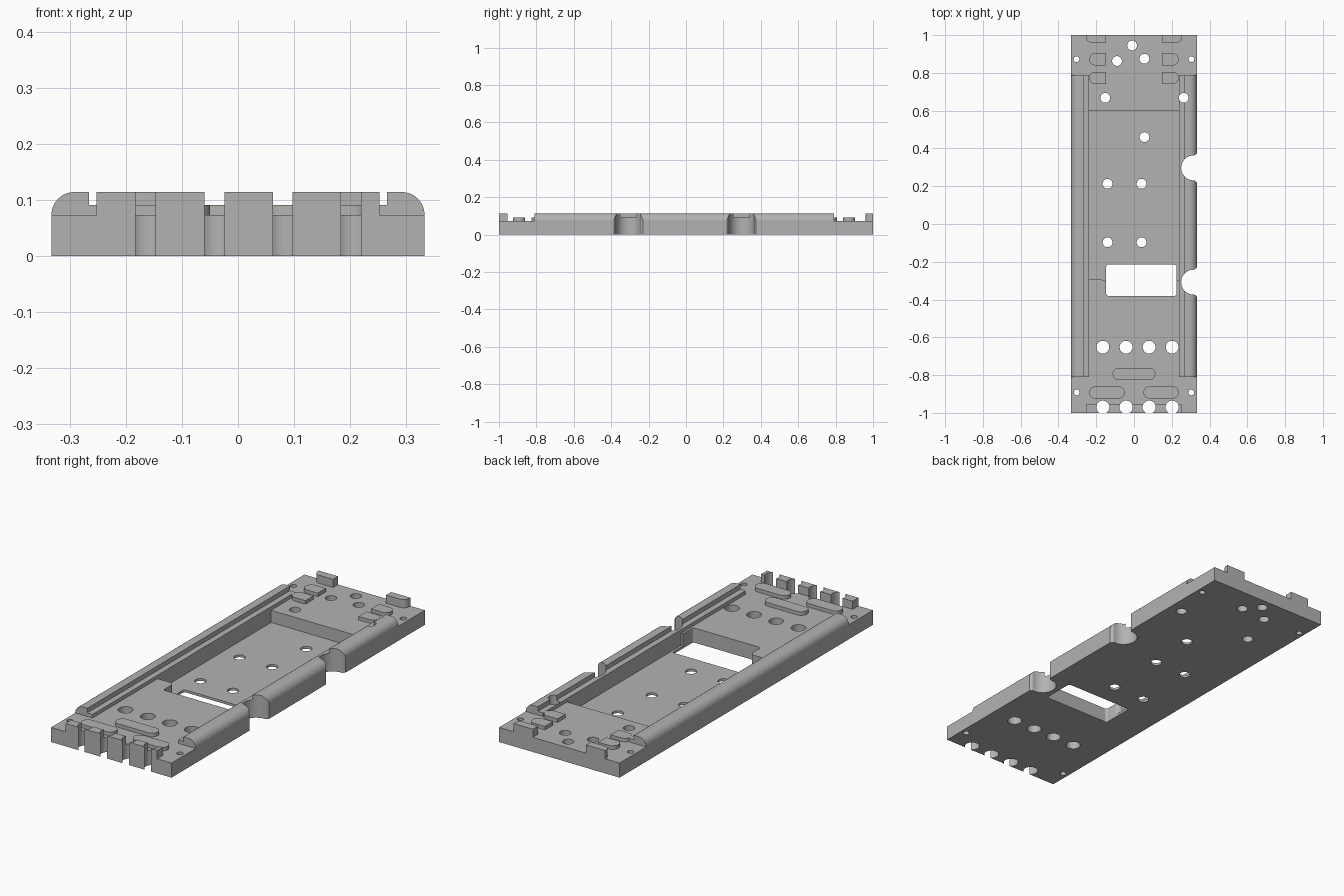
import bpy, bmesh, math
from mathutils import Vector

if "Cube" in bpy.data.objects:
    bpy.data.objects.remove(bpy.data.objects["Cube"])

W, DECK, STEP, TOP = 0.333, 0.073, 0.091, 0.114
INNER, LEDGE, FLOOR = 0.237, 0.266, 0.012

grey = bpy.data.materials.new("plain grey")
grey.use_nodes = True
colour = (0.45, 0.45, 0.45, 1)
grey.diffuse_color = colour
grey.node_tree.nodes["Principled BSDF"].inputs["Base Color"].default_value = colour


def outline(corners, steps=12):
    """Polygon from (a, b, radius) corners, rounding those with a radius."""
    pts = []
    for i, (a, b, r) in enumerate(corners):
        p = Vector((a, b))
        if not r:
            pts.append(p)
            continue
        u = (Vector(corners[i - 1][:2]) - p).normalized()
        v = (Vector(corners[(i + 1) % len(corners)][:2]) - p).normalized()
        half = u.angle(v) / 2
        centre = p + (u + v).normalized() * r / math.sin(half)
        s = p + u * r / math.tan(half) - centre
        e = p + v * r / math.tan(half) - centre
        turn = s.angle(e)
        for k in range(steps + 1):
            t = k / steps
            pts.append(centre + (s * math.sin((1 - t) * turn) + e * math.sin(t * turn)) / math.sin(turn))
    return pts


def prism(name, pts, lo, hi, along_y=False):
    """Extrude an outline upwards, or a cross-section lengthwise."""
    bm = bmesh.new()
    place = (lambda p, t: (p[0], t, p[1])) if along_y else (lambda p, t: (p[0], p[1], t))
    low = [bm.verts.new(place(p, lo)) for p in pts]
    high = [bm.verts.new(place(p, hi)) for p in pts]
    bm.faces.new(low)
    bm.faces.new(high)
    for i in range(len(pts)):
        bm.faces.new((low[i - 1], low[i], high[i], high[i - 1]))
    bmesh.ops.recalc_face_normals(bm, faces=bm.faces)
    mesh = bpy.data.meshes.new(name)
    bm.to_mesh(mesh)
    bm.free()
    mesh.materials.append(grey)
    ob = bpy.data.objects.new(name, mesh)
    bpy.context.collection.objects.link(ob)
    return ob


def box(x0, x1, y0, y1, r=(0, 0, 0, 0)):
    return outline([(x0, y0, r[0]), (x1, y0, r[1]), (x1, y1, r[2]), (x0, y1, r[3])])


def circle(x, y, r, n=32):
    return [(x + r * math.cos(math.tau * i / n), y + r * math.sin(math.tau * i / n)) for i in range(n)]


def cut(ob, cutters):
    for c in cutters:
        m = ob.modifiers.new("cut", 'BOOLEAN')
        m.operation, m.solver, m.object = 'DIFFERENCE', 'EXACT', c
        bpy.context.view_layer.objects.active = ob
        bpy.ops.object.modifier_apply(modifier=m.name)


parts, cutters = [], []

# Cutters: holes through everything
row = (-0.165, -0.042, 0.08, 0.202)
wide_holes = [prism("hole_cutter", circle(x, -0.652, 0.034), -0.1, 0.3) for x in row]
edge_holes = [prism("hole_cutter", circle(x, -0.97, 0.035), -0.1, 0.3) for x in row]
screw_holes = [prism("hole_cutter", circle(s * 0.304, y, 0.015), -0.1, 0.3)
               for s in (-1, 1) for y in (0.872, -0.892)]
mid_holes = [prism("hole_cutter", circle(x, y, 0.026), -0.1, 0.3) for x, y in
             ((-0.01, 0.945), (-0.09, 0.863), (0.055, 0.875), (-0.152, 0.668), (0.055, 0.46),
              (-0.14, 0.213), (0.04, 0.213), (-0.14, -0.097), (0.04, -0.097))]
rail_hole = prism("hole_cutter", circle(0.263, 0.668, 0.026), -0.1, 0.3)

# Cutters: side notches, window and sunken pocket
notches = []
for y in (0.297, -0.308):
    side = [(0.25, 0.066, 0.0655), (0.322, 0.066, 0.012), (W, 0.078, 0), (0.4, 0.078, 0)]
    notch = [(x, y - h, r) for x, h, r in side] + [(x, y + h, r) for x, h, r in reversed(side)]
    notches.append(prism("notch_cutter", outline(notch), -0.1, 0.3))
window = prism("window_cutter", box(-0.147, 0.226, -0.38, -0.215, (0.012,) * 4), -0.1, 0.3)
pocket = prism("pocket_cutter", outline([
    (-INNER, 0.6, 0), (-INNER, -0.295, 0), (-0.146, -0.295, 0.025), (-0.146, -0.35, 0),
    (0.22, -0.35, 0), (0.22, -0.3, 0), (INNER, -0.3, 0), (INNER, 0.6, 0)]), FLOOR, 0.3)
cutters = wide_holes + edge_holes + screw_holes + mid_holes + notches + [rail_hole, window, pocket]

# Base plate
base = prism("base_plate", box(-W, W, -1, 1), 0, DECK)
cut(base, cutters)
parts.append(base)

# Side rails with rounded outer edge and inner ledge
for s, name in ((-1, "right_rail"), (1, "left_rail")):
    section = [(W, DECK, 0), (W, TOP, 0.0405), (LEDGE, TOP, 0), (LEDGE, STEP, 0),
               (INNER, STEP, 0), (INNER, DECK, 0)]
    rail = prism(name, outline([(s * a, b, r) for a, b, r in section]), -0.81, 0.79, True)
    if s > 0:
        cut(rail, notches + [rail_hole])
    parts.append(rail)

# Toothed bar along the front edge
bar = prism("front_teeth", box(-0.253, 0.253, -1, -0.955), DECK, TOP)
cut(bar, edge_holes)
parts.append(bar)

# Back corner tabs and half-round pads
for s, side in ((-1, "right"), (1, "left")):
    def mirrored(x0, x1, y0, y1, r0, r1):
        return outline([(s * x0, y0, 0), (s * x1, y0, r0), (s * x1, y1, r1), (s * x0, y1, 0)])
    parts.append(prism(side + "_back_tab", mirrored(0.147, 0.253, 0.96, 1, 0.03, 0), DECK, TOP))
    for y in (0.872, 0.774):
        parts.append(prism(side + "_back_pad",
                           mirrored(0.147, INNER, y - 0.032, y + 0.032, 0.0315, 0.0315), DECK, STEP))

# Long rounded pads at the front
for x0, x1, y in ((-INNER, -0.05, -0.892), (0.05, INNER, -0.892), (-0.113, 0.113, -0.794)):
    parts.append(prism("front_pad", box(x0, x1, y - 0.032, y + 0.032, (0.0315,) * 4), DECK, STEP))

for c in cutters:
    bpy.data.objects.remove(c)
bpy.ops.object.select_all(action='DESELECT')
for p in parts:
    p.select_set(True)
bpy.context.view_layer.objects.active = base
bpy.ops.object.shade_smooth_by_angle(angle=math.radians(30))
